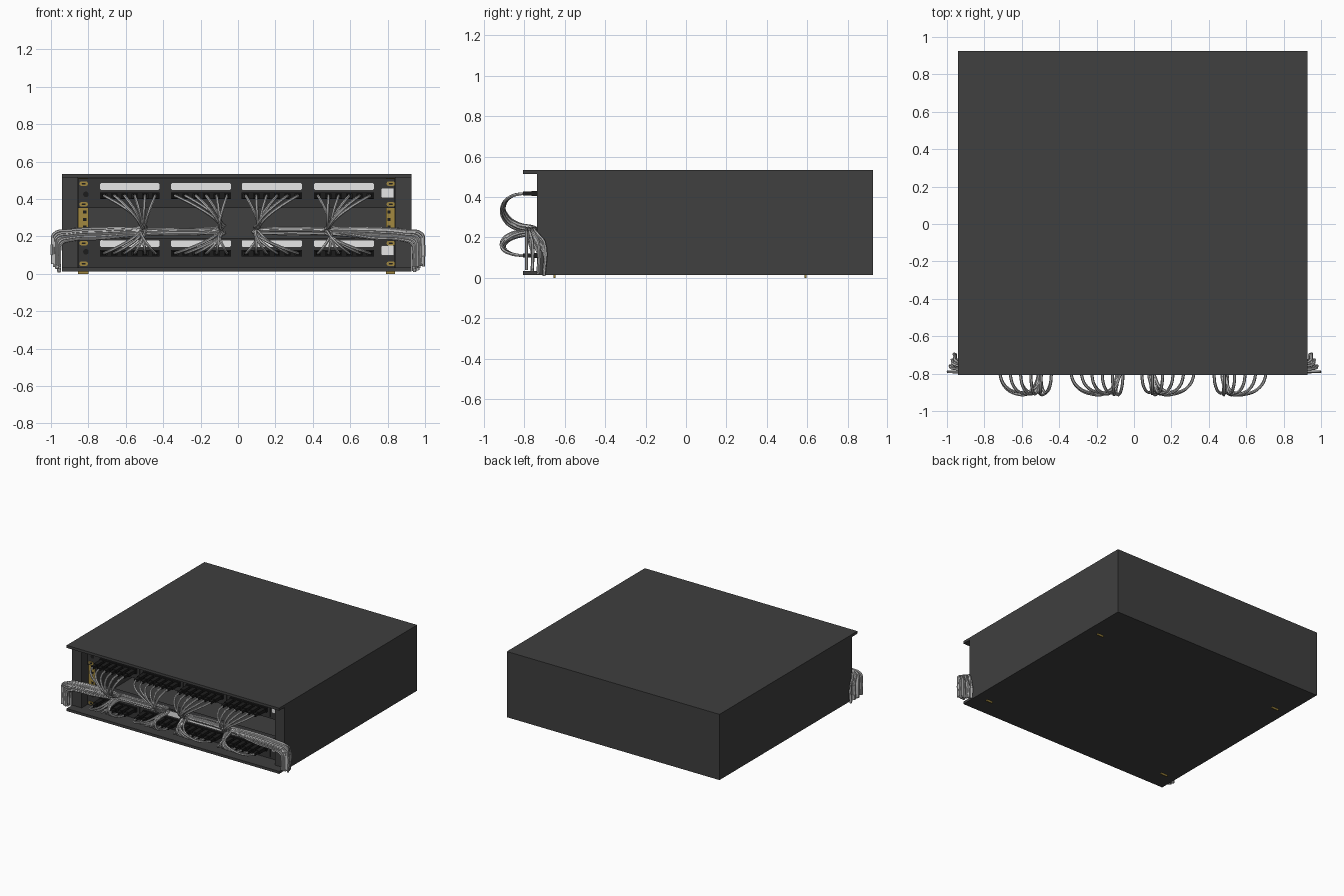
import bpy, bmesh, math, random
from mathutils import Matrix

if "Cube" in bpy.data.objects:
    bpy.data.objects.remove(bpy.data.objects["Cube"])

random.seed(4)


def material(name, r, g, b):
    m = bpy.data.materials.new(name)
    m.diffuse_color = (r, g, b, 1)
    m.use_nodes = True
    m.node_tree.nodes["Principled BSDF"].inputs["Base Color"].default_value = m.diffuse_color
    return m


CASE = material("case charcoal", 0.05, 0.05, 0.05)
PANEL = material("panel dark grey", 0.035, 0.035, 0.036)
BLACK = material("plug black", 0.012, 0.012, 0.012)
BRASS = material("rail brass", 0.36, 0.25, 0.05)
WHITE = material("label white", 0.84, 0.84, 0.84)
CABLE = material("cable grey", 0.5, 0.5, 0.5)


def finish(name, bm, mat):
    me = bpy.data.meshes.new(name)
    bm.to_mesh(me)
    bm.free()
    me.materials.append(mat)
    ob = bpy.data.objects.new(name, me)
    bpy.context.collection.objects.link(ob)
    return ob


def boxes(name, mat, items):
    """One object from boxes given as (x0, x1, y0, y1, z0, z1)."""
    bm = bmesh.new()
    for x0, x1, y0, y1, z0, z1 in items:
        m = Matrix.Translation(((x0 + x1) / 2, (y0 + y1) / 2, (z0 + z1) / 2))
        m = m @ Matrix.Diagonal((x1 - x0, y1 - y0, z1 - z0, 1))
        bmesh.ops.create_cube(bm, size=1, matrix=m)
    return finish(name, bm, mat)


def plates(name, mat, items, y, depth, r):
    """Rounded plates facing the front, given as (x, z, width, height)."""
    bm = bmesh.new()
    for x, z, w, h in items:
        pts = []
        for k in range(16):
            a = math.tau * (k + 0.5) / 16
            cx = math.copysign(w / 2 - r, math.cos(a))
            cz = math.copysign(h / 2 - r, math.sin(a))
            pts.append(bm.verts.new((x + cx + r * math.cos(a), y, z + cz + r * math.sin(a))))
        face = bm.faces.new(pts)
        ext = bmesh.ops.extrude_face_region(bm, geom=[face])
        verts = [v for v in ext["geom"] if isinstance(v, bmesh.types.BMVert)]
        bmesh.ops.translate(bm, verts=verts, vec=(0, -depth, 0))
    bmesh.ops.recalc_face_normals(bm, faces=bm.faces)
    return finish(name, bm, mat)


L, R, BACK, FRONT, LIP = -0.942, 0.927, 0.925, -0.737, -0.807

# Cabinet shell, open at the front
boxes("cabinet_top", CASE, [(L, R, LIP, BACK, 0.515, 0.535)])
boxes("cabinet_bottom", CASE, [(L, R, LIP, BACK, 0.013, 0.033)])
boxes("cabinet_sides", CASE, [(L, -0.858, FRONT, BACK, 0.033, 0.515),
                              (0.842, R, FRONT, BACK, 0.033, 0.515)])
boxes("cabinet_back", CASE, [(-0.858, 0.842, BACK - 0.02, BACK, 0.033, 0.515)])

# Brass mounting rails, L-shaped, with feet through the floor
rails, holes = [], []
for y, d in ((-0.655, 1), (0.597, -1)):
    for xo, xi in ((-0.856, -0.80), (0.84, 0.79)):
        a, b = sorted((xo, xi))
        rails.append((a, b, min(y, y + d * .01), max(y, y + d * .01), 0, 0.512))
        s = 0.008 if xi > xo else -0.008
        a, b = sorted((xo, xo + s))
        rails.append((a, b, min(y, y + d * .06), max(y, y + d * .06), 0.025, 0.512))
        for k in range(12):
            c, z = (xo + xi) / 2 + s, 0.05 + k * 0.04
            f = y - d * 0.002
            holes.append((c - .009, c + .009, min(f, y), max(f, y), z - .008, z + .008))
boxes("mounting_rails", BRASS, rails)
boxes("rail_holes", BLACK, holes)

# Two patch panels: plate, four modules, labels, sockets and plugs
GROUPS = [(-0.738, -0.42, -0.51), (-0.358, -0.037, -0.09),
          (0.02, 0.342, 0.10), (0.406, 0.727, 0.49)]
PY = -0.665
PORTS = []  # x, z, bundle x, side, loop centre z, loop half height
for name, base, port_z, mid, half in (("upper", 0.352, 0.417, 0.33, 0.087),
                                      ("lower", 0.034, 0.110, 0.167, -0.057)):
    top = base + 0.158
    boxes(name + "_patch_panel", PANEL, [(-0.856, 0.84, PY, PY + .008, base, top),
                                         (-0.78, 0.77, PY, PY + .06, base, base + 0.008),
                                         (-0.78, 0.77, PY, PY + .06, top - 0.008, top)])
    boxes(name + "_modules", PANEL, [(a - 0.025, b + 0.025, PY - .006, PY, base + .012, top - .012)
                                     for a, b, c in GROUPS])
    lz = 0.467 if name == "upper" else 0.162
    plates(name + "_labels", WHITE, [((a + b) / 2, lz, b - a, 0.04) for a, b, c in GROUPS],
           PY - .006, 0.004, 0.012)
    boxes(name + "_sockets", BLACK, [(a, b, PY - .02, PY - .006, port_z - .018, port_z + .017)
                                     for a, b, c in GROUPS])
    plugs = []
    for a, b, c in GROUPS:
        for i in range(6):
            x = a + 0.022 + i * (b - a - 0.044) / 5
            plugs.append((x - .017, x + .017, -0.765, PY, port_z - .013, port_z + .013))
            plugs.append((x - .011, x + .011, -0.808, -0.765, port_z - .010, port_z + .010))
            PORTS.append((x, port_z, c, -1 if c < 0 else 1, mid, half))
    boxes(name + "_plugs", BLACK, plugs)
    plates(name + "_white_tag", WHITE, [(0.80, port_z + .015, 0.07, 0.054)], PY, 0.009, 0.008)
    slots = [(x, z, 0.046, 0.024) for x in (-0.825, 0.817) for z in (base + .02, top - .028)]
    plates(name + "_screw_slots", BRASS, slots, PY, 0.004, 0.012)
    plates(name + "_screws", BLACK, [(x, z, 0.022, 0.010) for x, z, w, h in slots], PY - .004, 0.004, 0.005)
    plates(name + "_round_hole", BLACK, [(-0.813, port_z + .008, 0.03, 0.03)], PY, 0.003, 0.015)


# Cables: loop out of each plug, gather in a bundle, run sideways and hang down
def cable_path(port, k):
    x, z0, xc, s, mid, half = port
    a, b = k % 4, k // 4
    pts = [(x, -0.78, z0)]
    y_in = -0.79 + a * 0.010
    xe = xc + (a - 1.5) * 0.008
    for j in range(6):
        t = math.pi * j / 5
        u = (1 - math.cos(t)) / 2
        v = 1 - (1 - u) ** 1.5
        y = -0.805 + (y_in + 0.805) * u
        z = mid + half * math.cos(t) + u * (b - 2.5) * 0.004
        pts.append((x + (xe - x) * v, y - 0.116 * math.sin(t), z))
    lo = 0.938 if s > 0 else 0.953
    y_run = -0.79 + a * 0.0145
    z_run = 0.205 + (b - 2.5) * 0.0105
    xd = lo + (0.992 - lo) * b / 5 * (1 - 0.27 * a)
    yd = -0.79 + a * 0.029
    pts.append((xc + s * 0.07, y_run, 0.230 + (b - 2.5) * 0.005))
    if abs(xc) < 0.3:
        pts.append((s * 0.52, y_run, 0.226 + (b - 2.5) * 0.006))
    pts.append((s * 0.72, y_run, z_run + 0.012))
    pts.append((s * (lo - 0.05), y_run, z_run))
    pts.append((s * (xd - 0.007), (y_run * 2 + yd) / 3, z_run - 0.018))
    pts.append((s * xd, yd, z_run - 0.055))
    pts.append((s * xd, yd, 0.045 - a * 0.010 + random.uniform(-.008, .008)))
    return pts


for side, name in ((-1, "left_cables"), (1, "right_cables")):
    ports = [p for p in PORTS if p[3] == side]
    random.shuffle(ports)
    cu = bpy.data.curves.new(name, 'CURVE')
    cu.dimensions = '3D'
    cu.bevel_depth = 0.008
    cu.bevel_resolution = 1
    cu.resolution_u = 5
    cu.use_fill_caps = True
    for k, p in enumerate(ports):
        path = cable_path(p, k)
        sp = cu.splines.new('BEZIER')
        sp.bezier_points.add(len(path) - 1)
        for bp, co in zip(sp.bezier_points, path):
            bp.co = co
            bp.handle_left_type = bp.handle_right_type = 'AUTO'
    cu.materials.append(CABLE)
    ob = bpy.data.objects.new(name, cu)
    bpy.context.collection.objects.link(ob)
    bpy.ops.object.select_all(action='DESELECT')
    ob.select_set(True)
    bpy.context.view_layer.objects.active = ob
    bpy.ops.object.convert(target='MESH')
    bpy.ops.object.shade_smooth_by_angle()
